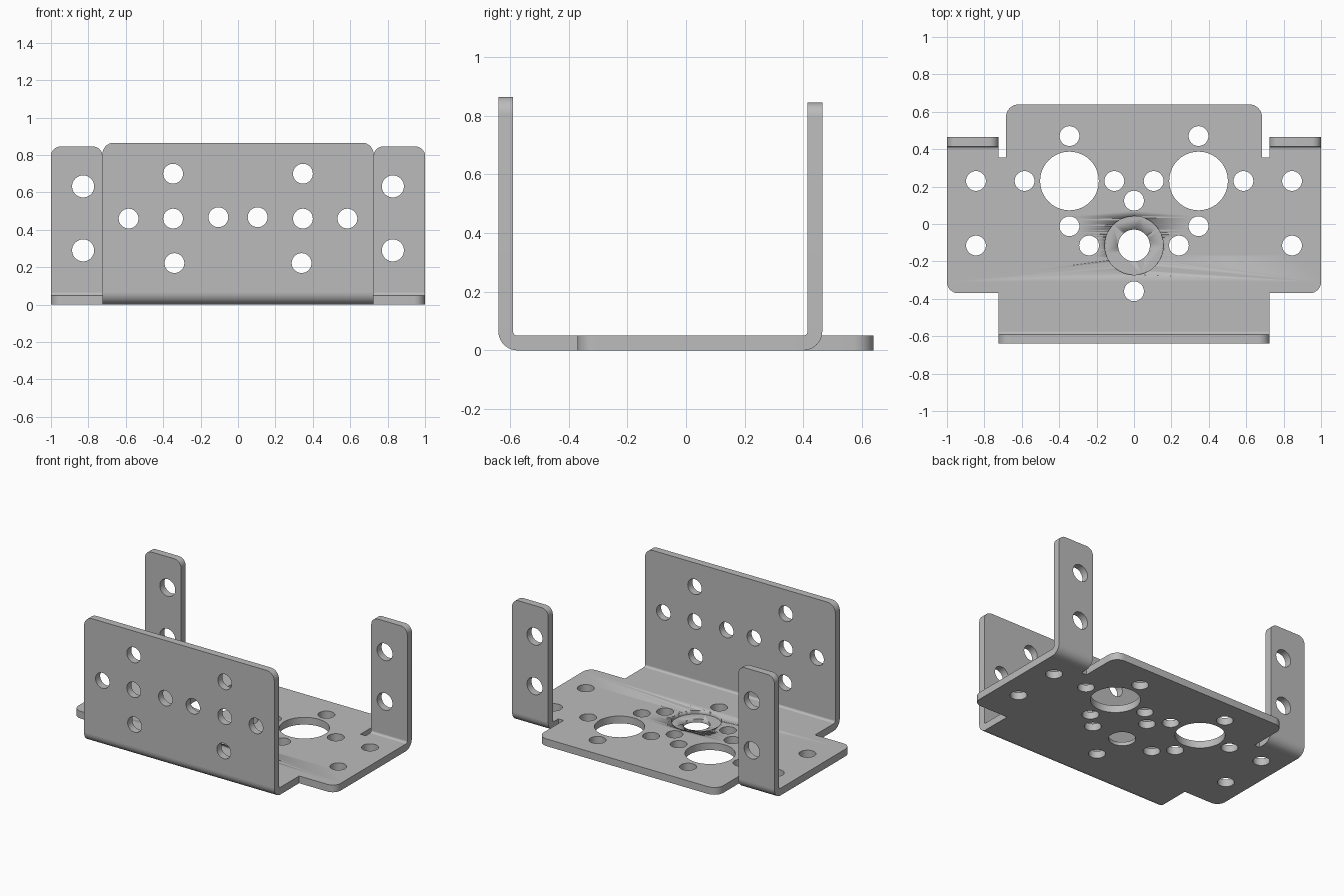
import bpy, bmesh
from math import cos, sin, pi, radians
from mathutils import Vector, Matrix

if "Cube" in bpy.data.objects:
    bpy.data.objects.remove(bpy.data.objects["Cube"])

T = 0.05          # sheet thickness
R = 0.065         # outer bend radius
HOLE = 0.053      # standard hole radius

metal = bpy.data.materials.new("grey metal")
metal.use_nodes = True
GREY = (0.5, 0.5, 0.5, 1)
metal.diffuse_color = GREY
metal.node_tree.nodes["Principled BSDF"].inputs["Base Color"].default_value = GREY


def rounded(corners, steps=8):
    """Outline points from (x, y, fillet radius) corners."""
    out = []
    for i, (x, y, r) in enumerate(corners):
        p = Vector((x, y))
        if r == 0:
            out.append(p)
            continue
        u = (Vector(corners[i - 1][:2]) - p).normalized()
        v = (Vector(corners[(i + 1) % len(corners)][:2]) - p).normalized()
        c = p + r * (u + v)
        for k in range(steps + 1):
            a = k / steps * pi / 2
            out.append(c - r * (v * cos(a) + u * sin(a)))
    return out


def circle(x, y, r, n=40):
    return [Vector((x + r * cos(2 * pi * k / n), y + r * sin(2 * pi * k / n))) for k in range(n)]


def finish(name, bm):
    bmesh.ops.remove_doubles(bm, verts=bm.verts, dist=1e-5)
    bmesh.ops.recalc_face_normals(bm, faces=bm.faces)
    me = bpy.data.meshes.new(name)
    bm.to_mesh(me)
    bm.free()
    me.materials.clear()
    me.materials.append(metal)
    ob = bpy.data.objects.new(name, me)
    bpy.context.collection.objects.link(ob)
    bpy.ops.object.select_all(action='DESELECT')
    ob.select_set(True)
    bpy.context.view_layer.objects.active = ob
    bpy.ops.object.shade_smooth_by_angle(angle=radians(30))
    return ob


def sheet(name, corners, holes, matrix):
    """Flat sheet with holes, filled and extruded from a 2D curve."""
    cu = bpy.data.curves.new(name + " outline", 'CURVE')
    cu.dimensions = '2D'
    cu.fill_mode = 'BOTH'
    cu.extrude = T / 2
    for pts in [rounded(corners)] + [circle(*h) for h in holes]:
        sp = cu.splines.new('POLY')
        sp.points.add(len(pts) - 1)
        for q, p in zip(sp.points, pts):
            q.co = (p.x, p.y, 0, 1)
        sp.use_cyclic_u = True
    tmp = bpy.data.objects.new("outline", cu)
    bpy.context.collection.objects.link(tmp)
    bpy.context.view_layer.update()
    me = bpy.data.meshes.new_from_object(tmp.evaluated_get(bpy.context.evaluated_depsgraph_get()))
    bpy.data.objects.remove(tmp)
    bm = bmesh.new()
    bm.from_mesh(me)
    bm.transform(matrix)
    return finish(name, bm)


def bend(name, x0, x1, y_face, side):
    """Quarter-round bend between the base and an upright."""
    bm = bmesh.new()
    n = 10
    rows = []
    for k in range(n + 1):
        a = k / n * pi / 2
        rows.append([bm.verts.new((x, y_face + side * (r * sin(a) - R), R - r * cos(a)))
                     for x, r in ((x0, R), (x1, R), (x1, R - T), (x0, R - T))])
    for a, b in zip(rows, rows[1:]):
        for i in range(4):
            j = (i + 1) % 4
            bm.faces.new((a[i], a[j], b[j], b[i]))
    return finish(name, bm)


def both(points, r):
    return [(s * x, y, r) for x, y in points for s in (-1, 1)]


def upright(y_face, side):
    return Matrix.Translation((0, y_face - side * T / 2, 0)) @ Matrix.Rotation(pi / 2, 4, 'X')


FRONT, BACK = -0.64, 0.465

# Base plate
half = [(.725, FRONT + R, 0), (.725, -.37, 0), (1, -.37, .06), (1, BACK - R, 0),
        (.725, BACK - R, 0), (.725, .355, 0), (.685, .355, 0), (.685, .64, .07)]
outline = half + [(-x, y, r) for x, y, r in reversed(half)]
holes = both([(.845, .23), (.845, -.115), (.585, .23), (.105, .23),
              (.345, .47), (.345, -.012), (.24, -.115)], HOLE)
holes += both([(.345, .23)], .157)
holes += [(0, .125, HOLE), (0, -.36, HOLE), (0, -.115, .085)]
base = sheet("base_plate", outline, holes, Matrix.Translation((0, 0, T / 2)))

# Counterbore around the centre hole
bm = bmesh.new()
bmesh.ops.create_cone(bm, cap_ends=True, segments=48, radius1=.157, radius2=.157, depth=.1,
                      matrix=Matrix.Translation((0, -.115, T / 2 + .05)))
cutter = finish("counterbore_cutter", bm)
cutter.hide_render = True
mod = base.modifiers.new("counterbore", 'BOOLEAN')
mod.operation = 'DIFFERENCE'
mod.solver = 'EXACT'
mod.object = cutter
bpy.context.view_layer.objects.active = base
bpy.ops.object.modifier_apply(modifier=mod.name)
bpy.data.objects.remove(cutter)

# Front panel and its bend
panel_holes = both([(.347, .70), (.585, .46), (.347, .46), (.105, .467), (.34, .222)], HOLE)
sheet("front_panel", [(-.725, R, 0), (.725, R, 0), (.725, .865, .06), (-.725, .865, .06)],
      panel_holes, upright(FRONT, -1))
bend("front_bend", -.725, .725, FRONT, -1)

# Rear tabs and their bends
for label, s in (("left", 1), ("right", -1)):
    a, b = sorted((s * .725, s * 1.0))
    sheet(label + "_rear_tab", [(a, R, 0), (b, R, 0), (b, .845, .05), (a, .845, .05)],
          [(s * .828, z, .059) for z in (.29, .632)], upright(BACK, 1))
    bend(label + "_rear_bend", a, b, BACK, 1)
